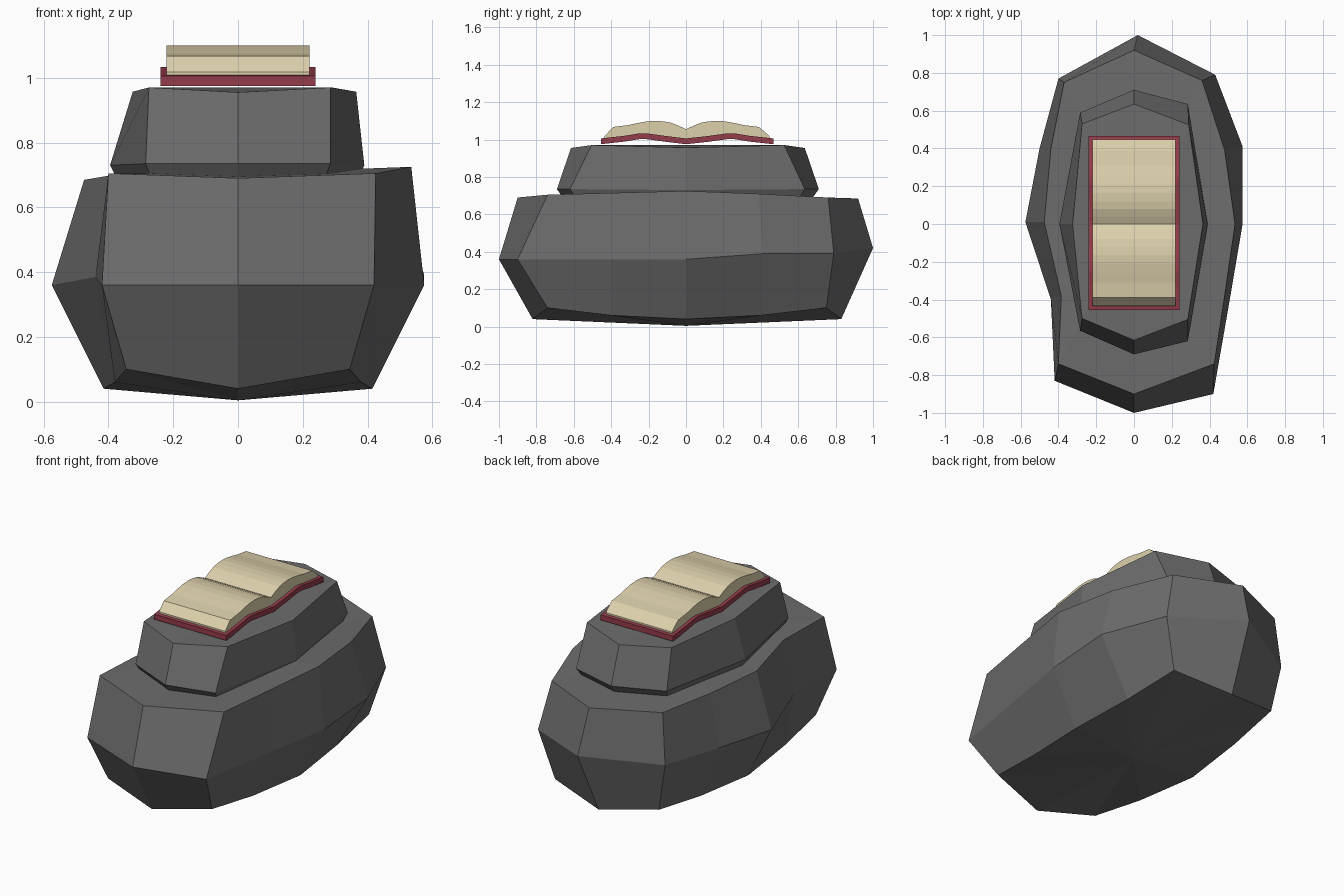
import bpy
import bmesh

cube = bpy.data.objects.get("Cube")
if cube:
    bpy.data.objects.remove(cube, do_unlink=True)


def make_material(name, color):
    mat = bpy.data.materials.new(name)
    mat.use_nodes = True
    mat.diffuse_color = (*color, 1)
    mat.node_tree.nodes["Principled BSDF"].inputs["Base Color"].default_value = (*color, 1)
    return mat


stone = make_material("stone grey", (0.15, 0.15, 0.15))
leather = make_material("cover red", (0.30, 0.045, 0.07))
paper = make_material("page cream", (0.72, 0.63, 0.41))


def finish(bm, name, mat):
    bmesh.ops.recalc_face_normals(bm, faces=bm.faces)
    mesh = bpy.data.meshes.new(name)
    bm.to_mesh(mesh)
    bm.free()
    mesh.materials.append(mat)
    obj = bpy.data.objects.new(name, mesh)
    bpy.context.collection.objects.link(obj)
    return obj


def mirrored(half):
    """Close a ring from its front point, left side points and back point."""
    return half + [(-x, y, z) for x, y, z in reversed(half[1:-1])]


def make_rock(name, rings, bottom_z, top_z):
    """Bridge the stacked rings and close both ends with a fan."""
    bm = bmesh.new()
    loops = [[bm.verts.new(p) for p in ring] for ring in rings]
    count = len(loops[0])
    for low, high in zip(loops, loops[1:]):
        for i in range(count):
            j = (i + 1) % count
            bm.faces.new((low[i], low[j], high[j], high[i]))
    for loop, z in ((loops[0], bottom_z), (loops[-1], top_z)):
        centre = bm.verts.new((0, 0, z))
        for i in range(count):
            bm.faces.new((loop[i], loop[(i + 1) % count], centre))
    return finish(bm, name, stone)


def make_sheet(name, lower, upper, half_width, mat):
    """Extrude a side profile, given as lower and upper (y, z) lines, across x."""
    bm = bmesh.new()
    outline = lower + upper[::-1]
    sides = [[bm.verts.new((x, y, z)) for y, z in outline]
             for x in (-half_width, half_width)]
    bm.faces.new(sides[0])
    bm.faces.new(sides[1])
    count = len(outline)
    for i in range(count):
        j = (i + 1) % count
        bm.faces.new((sides[0][i], sides[0][j], sides[1][j], sides[1][i]))
    return finish(bm, name, mat)


# Large lower boulder: foot, belly and shoulder rings, from the front around
foot = mirrored([(0, -.82, .04), (.345, -.74, .1), (.38, -.4, .06),
                 (.415, 0, .04), (.38, .4, .06), (.345, .75, .1), (0, .83, .04)])
belly = [(0, -1, .36), (.42, -.9, .36), (.507, -.4, .36), (.575, 0, .36),
         (.575, .41, .39), (.43, .79, .39), (.02, 1, .42), (-.4, .77, .39),
         (-.5, .4, .38), (-.575, .01, .36), (-.44, -.4, .385), (-.42, -.83, .36)]
shoulder = [(0, -.9, .69), (.425, -.74, .705), (.48, -.38, .715), (.535, 0, .725),
            (.48, .39, .71), (.36, .76, .69), (0, .92, .685), (-.37, .75, .69),
            (-.44, .4, .69), (-.475, .01, .685), (-.385, -.38, .7), (-.4, -.74, .705)]
make_rock("lower_boulder", [foot, belly, shoulder], .004, .705)

# Smaller upper boulder, sunk into the lower one
rim = [(0, -.69, .735), (.285, -.62, .735), (.39, 0, .73), (.285, .635, .735),
       (0, .71, .735), (-.285, .59, .735), (-.395, 0, .73), (-.285, -.565, .735)]
crown = [(0, -.615, .955), (.285, -.505, .97), (.365, 0, .957), (.29, .525, .97),
         (0, .635, .955), (-.275, .53, .97), (-.325, 0, .957), (-.275, -.5, .97)]
root = [(x * .75, y * .8, z - .2) for x, y, z in rim]
make_rock("upper_boulder", [root, rim, crown], .5, .97)

# Open book cover: a thin folded board with two gentle humps
wave = [(-.455, 0), (-.33, .014), (-.25, .027), (-.21, .027), (-.1, .012), (0, 0),
        (.11, .012), (.22, .027), (.26, .027), (.34, .014), (.467, 0)]
cover_bottom = [(y, z + .975) for y, z in wave]
cover_top = [(y, z + 1.006) for y, z in wave]
make_sheet("book_cover", cover_bottom, cover_top, .24, leather)

# Page block: two arched halves meeting at the gutter
page_bottom = [(-.435, 1.008)] + cover_top[1:-1] + [(.447, 1.008)]
half_page = [(0, 1.055), (.04, 1.074), (.08, 1.09), (.12, 1.097), (.165, 1.1),
             (.21, 1.097), (.26, 1.088), (.31, 1.077), (.39, 1.067)]
page_top = ([(-.435, 1.018)] + [(-y, z) for y, z in reversed(half_page[1:])]
            + half_page + [(.447, 1.018)])
make_sheet("book_pages", page_bottom, page_top, .22, paper)
